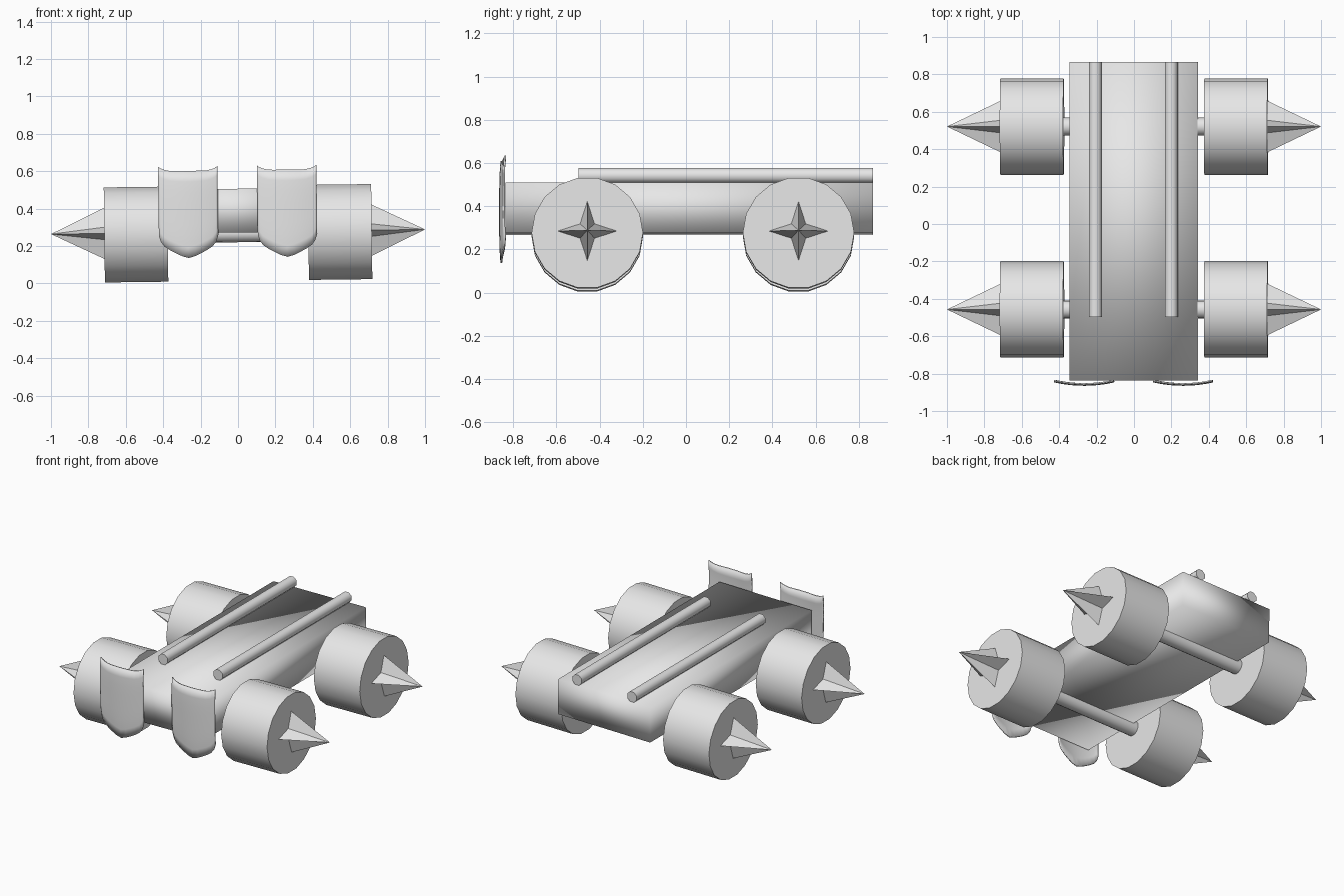
import bpy, bmesh
from math import radians, pi, sin, cos
from mathutils import Matrix, Vector

if "Cube" in bpy.data.objects:
    bpy.data.objects.remove(bpy.data.objects["Cube"])

GREY = (0.8, 0.8, 0.8, 1)
grey = bpy.data.materials.new("plain grey")
grey.use_nodes = True
grey.diffuse_color = GREY
grey.node_tree.nodes["Principled BSDF"].inputs["Base Color"].default_value = GREY

# The whole vehicle leans very slightly to one side
LEAN = Matrix.Translation((0.0035, 0, 0)) @ Matrix.Rotation(-0.0125, 4, "Y")
ALONG_X = Matrix.Rotation(pi / 2, 4, "Y")
ALONG_Y = Matrix.Rotation(pi / 2, 4, "X")
AXLE_Z = 0.268
AXLES = {"front": -0.457, "rear": 0.521}
SIDES = {"left": 1, "right": -1}


def finish(name, bm, angle):
    """Turn a bmesh into a leaning, shaded object."""
    bmesh.ops.recalc_face_normals(bm, faces=bm.faces)
    mesh = bpy.data.meshes.new(name)
    bm.to_mesh(mesh)
    bm.free()
    mesh.transform(LEAN)
    mesh.materials.append(grey)
    mesh.shade_smooth()
    if angle < 180:
        mesh.set_sharp_from_angle(angle=radians(angle))
    obj = bpy.data.objects.new(name, mesh)
    bpy.context.collection.objects.link(obj)
    return obj


def rod(name, centre, radius, length, sides, turn, spin=0.0, angle=35):
    bm = bmesh.new()
    bmesh.ops.create_cone(bm, cap_ends=True, segments=sides, radius1=radius,
                          radius2=radius, depth=length,
                          matrix=Matrix.Translation(centre) @ turn @ Matrix.Rotation(spin, 4, "Z"))
    return finish(name, bm, angle)


def star_spike(name, side, y):
    """Four-pointed pyramid on the hub."""
    bm = bmesh.new()
    z = AXLE_Z + 0.008
    base = []
    for i in range(8):
        r = 0.139 if i % 2 == 0 else 0.048
        a = i * pi / 4
        base.append(bm.verts.new((side * 0.71, y + r * cos(a), z + r * sin(a))))
    tip = bm.verts.new((side, y, z))
    bm.faces.new(base)
    for i in range(8):
        bm.faces.new((base[i], base[(i + 1) % 8], tip))
    finish(name, bm, 50)


def shield(name, x):
    """Bowed plate with raised top corners and a rounded point below."""
    outline = [(0, 0.605, 0.139), (0.035, 0.605, 0.149), (0.07, 0.605, 0.166),
               (0.1, 0.606, 0.182), (0.13, 0.613, 0.202), (0.148, 0.621, 0.226),
               (0.159, 0.629, 0.26)]
    columns = [(-u, t, b) for u, t, b in outline[:0:-1]] + outline
    bm = bmesh.new()
    rows = 8
    grid = []
    for u, top, bottom in columns:
        col = []
        for j in range(rows + 1):
            f = j / rows
            bow = 0.018 * (u / 0.159) ** 2 + 0.006 * abs(2 * f - 1) ** 4
            col.append(bm.verts.new((x + u, -0.865 + bow, bottom + f * (top - bottom))))
        grid.append(col)
    for a, b in zip(grid, grid[1:]):
        for j in range(rows):
            bm.faces.new((a[j], b[j], b[j + 1], a[j + 1]))
    obj = finish(name, bm, 45)
    # Keep the front surface in place and thicken toward the body
    if obj.data.polygons[0].normal.y > 0:
        obj.data.flip_normals()
    thick = obj.modifiers.new("thickness", "SOLIDIFY")
    thick.thickness = 0.008
    thick.offset = -1


# Softly shaded box body
bm = bmesh.new()
low, high = Vector((-0.341, -0.836, 0.272)), Vector((0.341, 0.865, 0.506))
bmesh.ops.create_cube(bm, size=1, matrix=Matrix.Translation((low + high) / 2)
                      @ Matrix.Diagonal((*(high - low), 1)))
finish("body", bm, 180)

# Axles, wheels and hub spikes
for end, y in AXLES.items():
    rod(end + "_axle", (0, y, AXLE_Z), 0.048, 0.8, 16, ALONG_X)
    for side, s in SIDES.items():
        label = end + "_" + side
        rod(label + "_wheel", (s * 0.5455, y, AXLE_Z), 0.258, 0.339, 18, ALONG_X)
        star_spike(label + "_spike", s, y)

# Roof rails and front shields
for side, s in SIDES.items():
    rod(side + "_rail", (s * 0.203, 0.184, 0.539), 0.034 / cos(pi / 8), 1.362, 8,
        ALONG_Y, pi / 8, 50)
    shield(side + "_shield", s * 0.2645)
